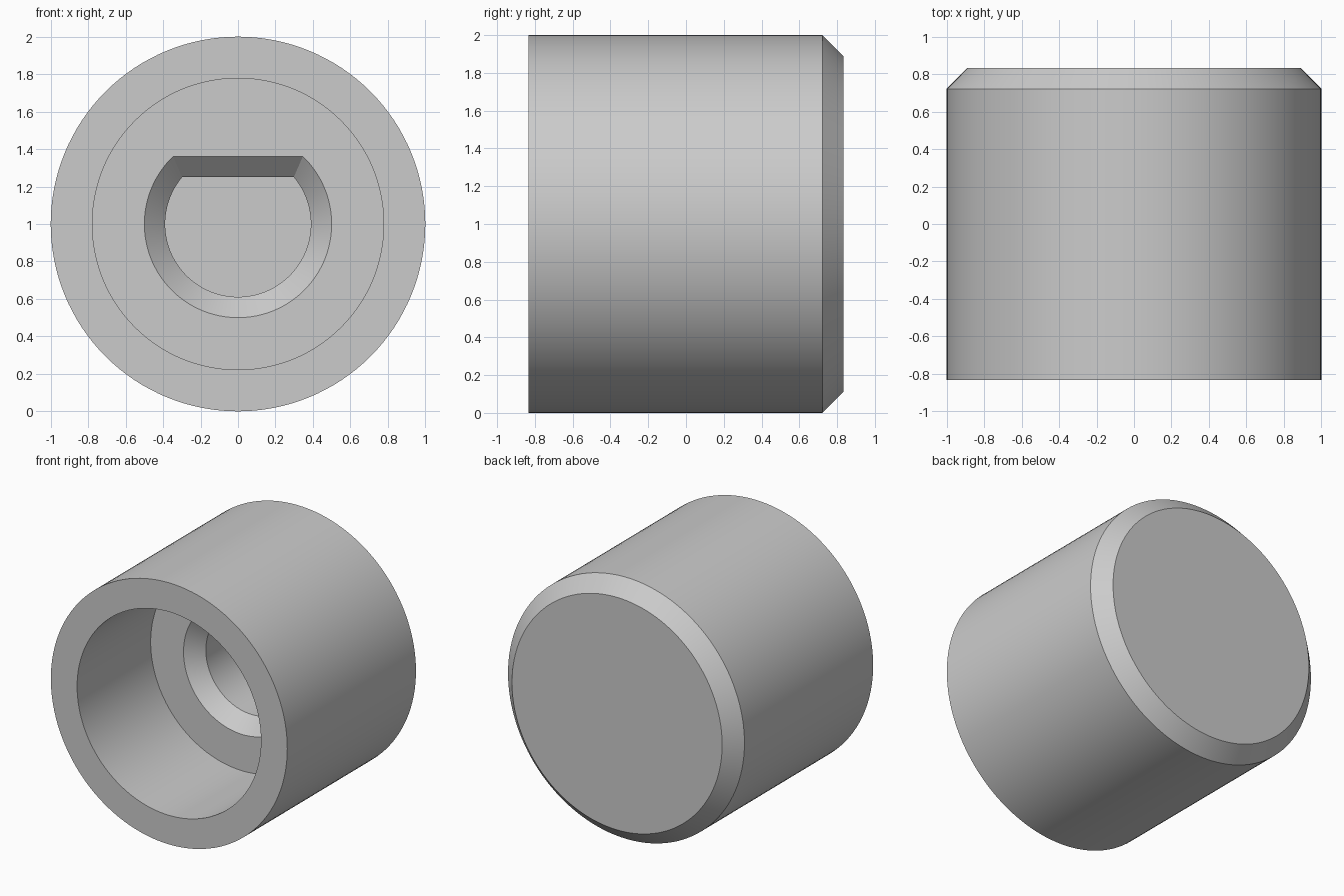
import bpy
import bmesh
import math

if "Cube" in bpy.data.objects:
    bpy.data.objects.remove(bpy.data.objects["Cube"])

N = 128          # points per ring
ARC = 96         # points used by the round part of the D-shaped bore


def circle(y, r):
    """Ring of points around the knob axis."""
    pts = []
    for i in range(N):
        a = math.radians(135 + 360 * i / N)
        pts.append((r * math.cos(a), y, 1 + r * math.sin(a)))
    return pts


def d_shape(y, r, flat):
    """Round ring cut by a flat on its upper side."""
    a0 = math.asin(flat / r)
    half = r * math.cos(a0)
    pts = []
    for i in range(N):
        if i <= ARC:
            a = math.pi - a0 + (math.pi + 2 * a0) * i / ARC
            pts.append((r * math.cos(a), y, 1 + r * math.sin(a)))
        else:
            t = (i - ARC) / (N - ARC)
            pts.append((half - 2 * half * t, y, 1 + flat))
    return pts


# Sections in order: back cap, outside, front rim, cavity, bore
sections = [
    circle(0.833, 0.889),            # back cap edge
    circle(0.722, 1.0),              # back bevel
    circle(-0.833, 1.0),             # outer front edge
    circle(-0.833, 0.778),           # inner front edge
    circle(0.056, 0.778),            # cavity floor
    d_shape(0.056, 0.5, 0.361),      # bore lead-in
    d_shape(0.167, 0.389, 0.25),     # bore mouth
    d_shape(0.611, 0.389, 0.25),     # bore floor
]

bm = bmesh.new()
rings = [[bm.verts.new(p) for p in s] for s in sections]
for a, b in zip(rings, rings[1:]):
    for i in range(N):
        j = (i + 1) % N
        bm.faces.new((a[i], a[j], b[j], b[i]))
bm.faces.new(rings[0])
bm.faces.new(rings[-1])
bmesh.ops.recalc_face_normals(bm, faces=bm.faces)

mesh = bpy.data.meshes.new("knob")
bm.to_mesh(mesh)
bm.free()

grey = bpy.data.materials.new("light grey")
grey.diffuse_color = (0.6, 0.6, 0.6, 1)
grey.use_nodes = True
grey.node_tree.nodes["Principled BSDF"].inputs["Base Color"].default_value = grey.diffuse_color
mesh.materials.append(grey)

knob = bpy.data.objects.new("knob", mesh)
bpy.context.collection.objects.link(knob)
bpy.context.view_layer.objects.active = knob
knob.select_set(True)
bpy.ops.object.shade_smooth_by_angle(angle=math.radians(30))
